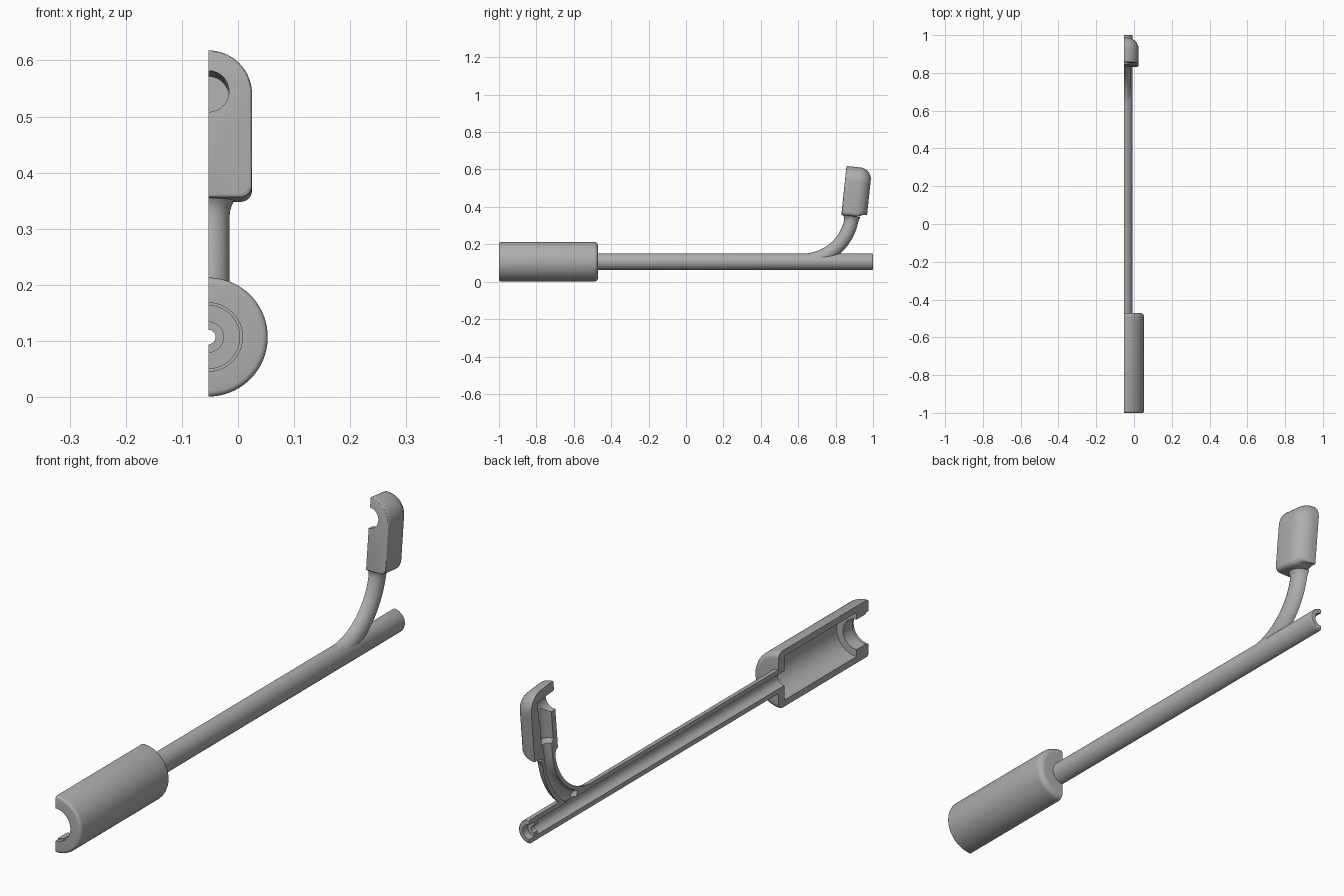
import bpy, bmesh, math
from math import sin, cos, pi, radians
from mathutils import Vector

if "Cube" in bpy.data.objects:
    bpy.data.objects.remove(bpy.data.objects["Cube"])

CUT_X = -0.053           # plane of the lengthwise section
AXIS_Z = 0.107           # height of the handle and rod axis
ROD_R, BORE_R, HOLE_R = 0.0445, 0.027, 0.013
NECK_R, CHANNEL_R, BEND_R = 0.038, 0.023, 0.265
TILT = radians(6)
NECK_END = Vector((CUT_X, 0.887, 0.35))
UP = Vector((0, sin(TILT), cos(TILT)))       # along the head
BACK = Vector((0, cos(TILT), -sin(TILT)))    # through the head
SIDE = Vector((1, 0, 0))
BEND_C = NECK_END - BACK * BEND_R

grey = bpy.data.materials.new("grey plastic")
grey.use_nodes = True
GREY = (0.42, 0.42, 0.42, 1)
grey.diffuse_color = GREY
grey.node_tree.nodes["Principled BSDF"].inputs["Base Color"].default_value = GREY


def loft(name, rings):
    """Solid through equal closed rings, capped at both ends."""
    bm = bmesh.new()
    rows = [[bm.verts.new(p) for p in ring] for ring in rings]
    n = len(rows[0])
    for a, b in zip(rows, rows[1:]):
        for i in range(n):
            j = (i + 1) % n
            bm.faces.new((a[i], a[j], b[j], b[i]))
    bm.faces.new(rows[0][::-1])
    bm.faces.new(rows[-1])
    bmesh.ops.recalc_face_normals(bm, faces=bm.faces)
    mesh = bpy.data.meshes.new(name)
    bm.to_mesh(mesh)
    bm.free()
    mesh.materials.append(grey)
    obj = bpy.data.objects.new(name, mesh)
    bpy.context.collection.objects.link(obj)
    return obj


def arc(cx, cy, r, start, end, n=6):
    """Points of an arc, angles in degrees."""
    angles = [radians(start + (end - start) * i / n) for i in range(n + 1)]
    return [(cx + r * cos(a), cy + r * sin(a)) for a in angles]


def half_lathe(name, profile, steps=40):
    """Turn a closed (y, radius) profile half way round the main axis."""
    rings = []
    for i in range(steps + 1):
        a = pi * i / steps
        rings.append([(CUT_X + r * sin(a), y, AXIS_Z + r * cos(a)) for y, r in profile])
    return loft(name, rings)


def circle(centre, u, v, r, n=40):
    return [centre + u * r * cos((i + .5) * 2 * pi / n) + v * r * sin((i + .5) * 2 * pi / n)
            for i in range(n)]


def bend(deg):
    """Point and outward direction on the neck's curved centre line."""
    a = radians(deg)
    out = Vector((0, cos(a), sin(a)))
    return BEND_C + out * BEND_R, out


def carve(obj, cutter):
    mod = obj.modifiers.new("carve", "BOOLEAN")
    mod.operation, mod.solver, mod.object = "DIFFERENCE", "EXACT", cutter
    bpy.context.view_layer.objects.active = obj
    bpy.ops.object.modifier_apply(modifier=mod.name)
    bpy.data.objects.remove(cutter)


# Hollow handle with a stepped mouth
HANDLE_R, HANDLE_END = 0.106, -0.47
profile = [(-1, 0.061)]
profile += arc(-0.99, HANDLE_R - 0.01, 0.01, 180, 90, 4)
profile += arc(HANDLE_END - 0.022, HANDLE_R - 0.022, 0.022, 90, 0)
profile += [(HANDLE_END, ROD_R), (HANDLE_END, BORE_R), (-0.505, BORE_R),
            (-0.505, 0.082), (-0.93, 0.082), (-0.93, 0.056),
            (-0.985, 0.056), (-0.985, 0.061)]
handle = half_lathe("handle", profile)

# Rod with a narrow outlet near the tip
profile = [(HANDLE_END, BORE_R), (HANDLE_END, ROD_R)]
profile += arc(0.994, ROD_R - 0.006, 0.006, 90, 0, 3)
profile += [(1, BORE_R), (0.97, BORE_R), (0.97, HOLE_R), (0.95, HOLE_R), (0.95, BORE_R)]
rod = half_lathe("rod", profile)
channel = [bend(-68 + 2 * i) for i in range(20)]
carve(rod, loft("channel_cutter", [circle(p, SIDE, o, CHANNEL_R) for p, o in channel]))

# Curved hollow neck, flared where it meets the head
rings = []
for i in range(41):
    deg = -87 + 81 * i / 40
    p, o = bend(deg)
    flare = max(0, i - 37) ** 2 * 0.0009
    section = arc(0, 0, NECK_R + flare, -90, 90, 20) + arc(0, 0, CHANNEL_R, 90, -90, 20)
    rings.append([p + SIDE * x + o * v for x, v in section])
neck = loft("neck", rings)
carve(neck, loft("rod_cutter", [circle(Vector((CUT_X, y, AXIS_Z)), SIDE, Vector((0, 0, 1)),
                                       ROD_R, 80) for y in (0, 1.1)]))

# Head: arched front outline with a broadly rounded back
HEAD_W, HEAD_H, FRONT, REAR = 0.078, 0.264, -0.057, 0.08
ROUND, EDGE = 0.062, 0.006


def head_ring(depth, inset):
    w = HEAD_W - inset
    low = min(inset, 0.014)
    corner = min(0.02, w * 0.6)
    outline = [(0, low)] + arc(w - corner, low + corner, corner, -90, 0)
    outline += arc(0, HEAD_H - HEAD_W, w, 0, 90, 20)
    return [NECK_END + SIDE * x + UP * s + BACK * depth for x, s in outline]


rings = [head_ring(FRONT + EDGE - v, EDGE - u) for u, v in arc(0, 0, EDGE, 90, 0, 3)]
rings += [head_ring(REAR - ROUND + v, ROUND - u) for u, v in arc(0, 0, ROUND, 0, 90, 10)]
head = loft("head", rings)

# Bore up the head, widening above the neck
bore = [(-0.01, CHANNEL_R), (0.035, CHANNEL_R), (0.05, 0.034), (0.19, 0.034)]
carve(head, loft("bore_cutter", [circle(NECK_END + UP * s, SIDE, BACK, r) for s, r in bore]))

# Round window in the front of the head
window = NECK_END + UP * 0.19
carve(head, loft("window_cutter", [circle(window + BACK * d, SIDE, UP, 0.037)
                                   for d in (FRONT - 0.02, 0.04)]))

# Smooth shading with crisp section edges
bpy.ops.object.select_all(action="DESELECT")
for part in (handle, rod, neck, head):
    part.select_set(True)
bpy.context.view_layer.objects.active = handle
bpy.ops.object.shade_smooth_by_angle(angle=radians(30))
